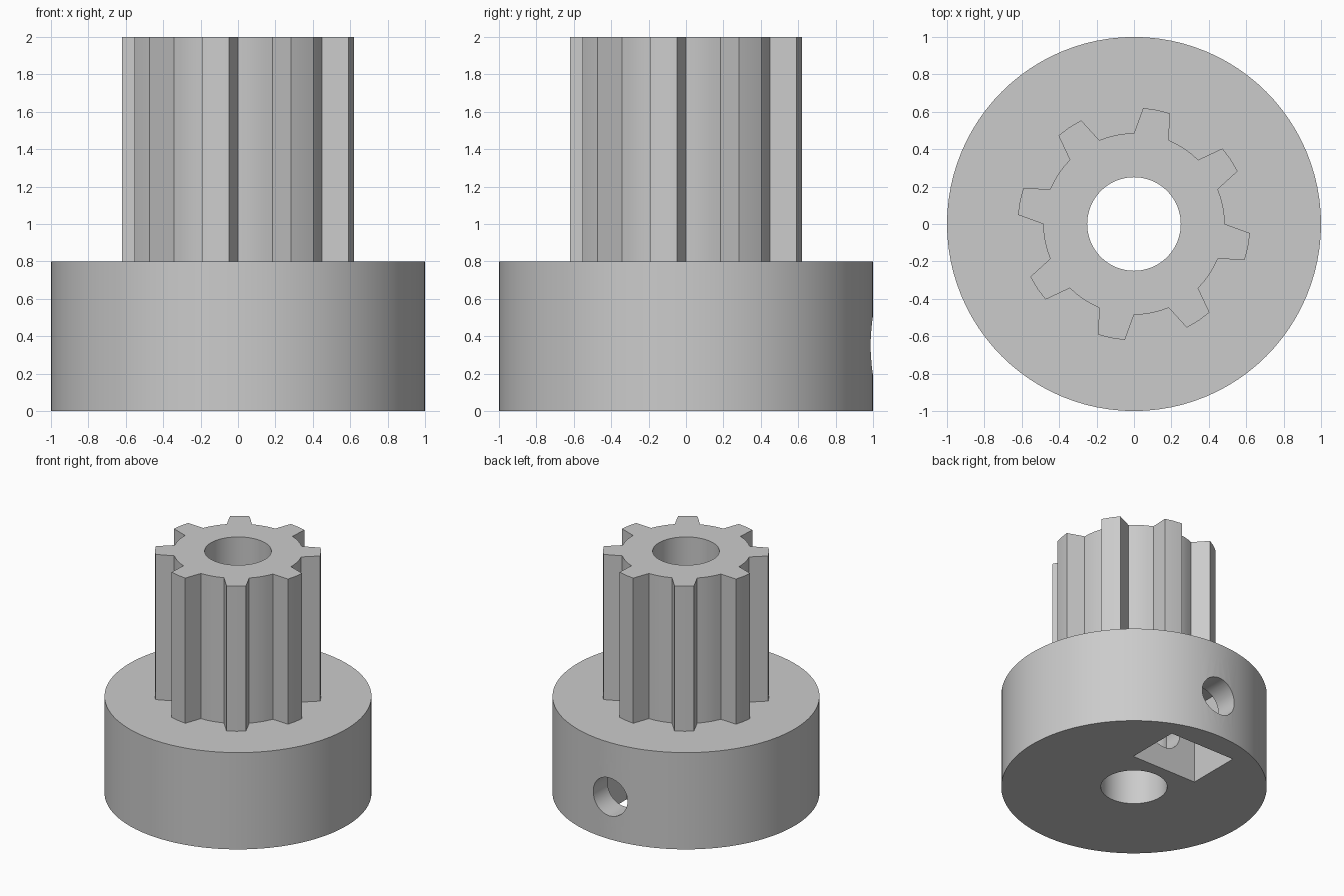
import bpy, bmesh
from math import cos, sin, pi, radians
from mathutils import Matrix

cube = bpy.data.objects.get("Cube")
if cube:
    bpy.data.objects.remove(cube, do_unlink=True)

grey = bpy.data.materials.new("plain grey")
grey.use_nodes = True
colour = (0.6, 0.6, 0.6, 1)
grey.diffuse_color = colour
grey.node_tree.nodes["Principled BSDF"].inputs["Base Color"].default_value = colour


def polar(r, degrees):
    a = radians(degrees)
    return (r * cos(a), r * sin(a))


def circle(r, n=96):
    return [polar(r, 360 * i / n) for i in range(n)]


def prism(name, outline, bottom, top, matrix=Matrix()):
    """Extrude a flat outline from bottom to top along z, then place it."""
    bm = bmesh.new()
    face = bm.faces.new([bm.verts.new((x, y, bottom)) for x, y in outline])
    out = bmesh.ops.extrude_face_region(bm, geom=[face])
    moved = [v for v in out["geom"] if isinstance(v, bmesh.types.BMVert)]
    bmesh.ops.translate(bm, verts=moved, vec=(0, 0, top - bottom))
    bmesh.ops.transform(bm, matrix=matrix, verts=bm.verts)
    bmesh.ops.recalc_face_normals(bm, faces=bm.faces)
    mesh = bpy.data.meshes.new(name)
    bm.to_mesh(mesh)
    bm.free()
    mesh.materials.append(grey)
    obj = bpy.data.objects.new(name, mesh)
    bpy.context.collection.objects.link(obj)
    return obj


def combine(body, other, operation):
    """Apply a boolean and discard the helper."""
    bpy.context.view_layer.objects.active = body
    mod = body.modifiers.new(operation, "BOOLEAN")
    mod.object, mod.operation, mod.solver = other, operation, "EXACT"
    bpy.ops.object.modifier_apply(modifier=mod.name)
    bpy.data.objects.remove(other, do_unlink=True)


# Gear outline: eight tapered teeth with curved tips and curved gaps
teeth, root, tip = 8, 0.485, 0.622
outline = []
for i in range(teeth):
    mid = 360 / teeth * (i + 0.25)
    mid -= 22.5 - 11.25 - 11.25
    mid = 78.75 + 45 * i
    outline += [polar(tip, mid + d) for d in (-6.75, 0, 6.75)]
    outline += [polar(root, mid + 11.25 + 22.5 * k / 4) for k in range(5)]

# Hub and toothed shaft
pulley = prism("pulley_body", circle(1), 0, 0.8)
combine(pulley, prism("toothed_shaft", outline, 0.7, 2), "UNION")

# Central bore
combine(pulley, prism("bore_cutter", circle(0.25), -0.1, 2.1), "DIFFERENCE")

# Rectangular nut pocket, open at the bottom
pocket = [(-0.3, 0.35), (0.3, 0.35), (0.3, 0.8), (-0.3, 0.8)]
combine(pulley, prism("nut_pocket_cutter", pocket, -0.1, 0.65), "DIFFERENCE")

# Set screw hole from the back into the bore
turn = Matrix.Translation((0, 0, 0.35)) @ Matrix.Rotation(-pi / 2, 4, "X")
combine(pulley, prism("screw_hole_cutter", circle(0.157, 48), 0, 1.2, turn), "DIFFERENCE")

# Smooth the round walls, keep edges sharp
bpy.ops.object.select_all(action="DESELECT")
pulley.select_set(True)
bpy.context.view_layer.objects.active = pulley
bpy.ops.object.shade_smooth_by_angle(angle=radians(25))
